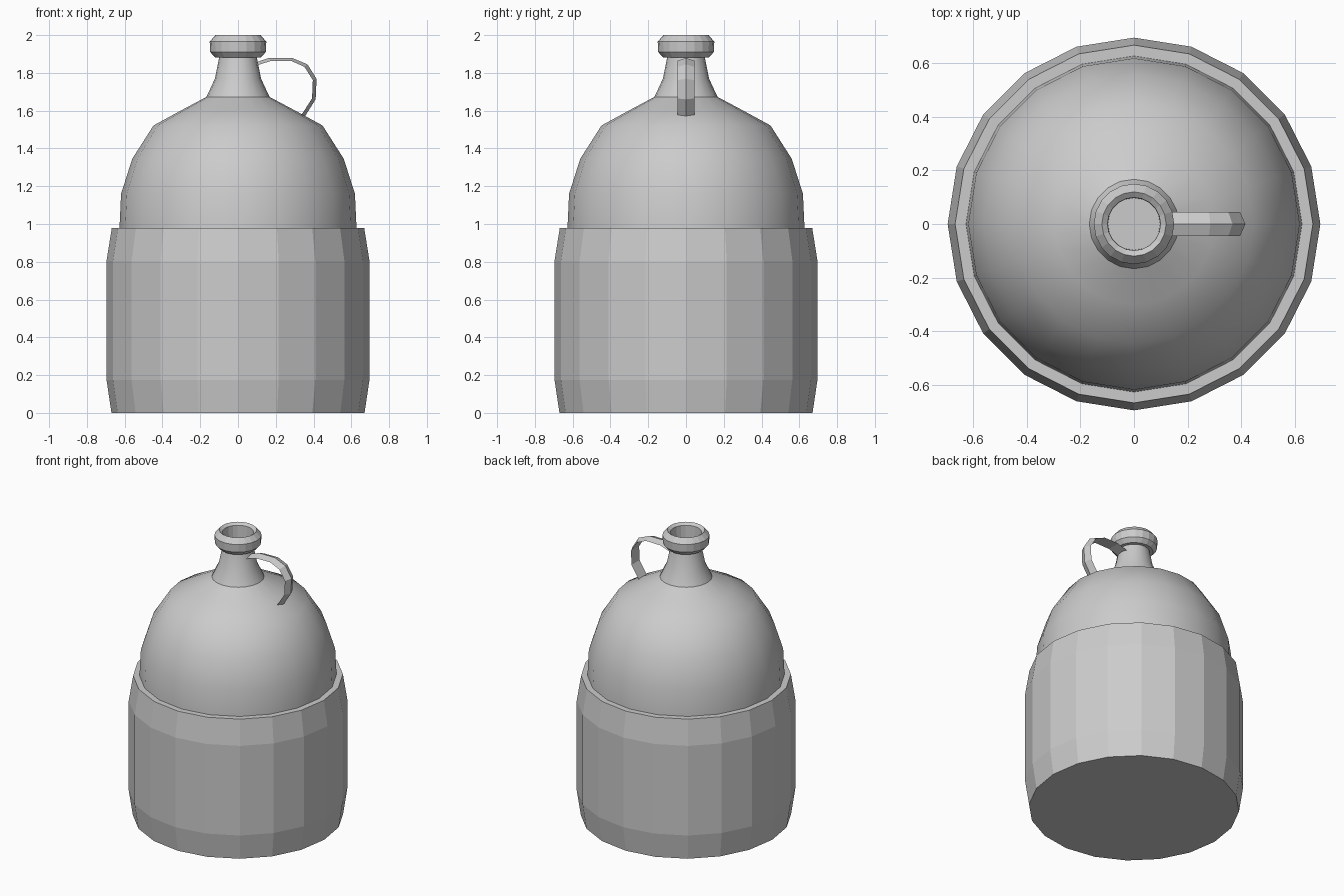
import bpy, bmesh
from math import cos, sin, pi, radians
from mathutils import Vector

if "Cube" in bpy.data.objects:
    bpy.data.objects.remove(bpy.data.objects["Cube"])

SIDES = 20


def finish(name, bm, smooth=False):
    bmesh.ops.recalc_face_normals(bm, faces=bm.faces)
    mesh = bpy.data.meshes.new(name)
    bm.to_mesh(mesh)
    bm.free()
    obj = bpy.data.objects.new(name, mesh)
    bpy.context.collection.objects.link(obj)
    if smooth:
        bpy.ops.object.select_all(action='DESELECT')
        obj.select_set(True)
        bpy.context.view_layer.objects.active = obj
        bpy.ops.object.shade_smooth_by_angle(angle=radians(50))
    return obj


def lathe(name, profile, smooth=False, cap_start=True, cap_end=True):
    """Revolve (radius, z) points around z, optionally capping the ends."""
    bm = bmesh.new()
    rings = [[bm.verts.new((r * cos(2 * pi * i / SIDES), r * sin(2 * pi * i / SIDES), z))
              for i in range(SIDES)] for r, z in profile]
    for a, b in zip(rings, rings[1:]):
        for i in range(SIDES):
            j = (i + 1) % SIDES
            bm.faces.new((a[i], a[j], b[j], b[i]))
    if cap_start:
        bm.faces.new(rings[0])
    if cap_end:
        bm.faces.new(rings[-1])
    return finish(name, bm, smooth)


# Faceted basket with a flat rim
lathe("basket", [(0.67, 0), (0.696, 0.175), (0.696, 0.805), (0.668, 0.98),
                 (0.625, 0.98), (0.625, 0.93)])

# Smooth domed jug body
lathe("jug_body", [(0.63, 0.93), (0.627, 0.99), (0.619, 1.16), (0.56, 1.345), (0.447, 1.522),
                   (0.30, 1.602), (0.167, 1.673)], smooth=True, cap_end=False)

# Tapered neck
lathe("neck", [(0.167, 1.673), (0.122, 1.77), (0.098, 1.89)],
      smooth=True, cap_start=False, cap_end=False)

# Rounded lip with a recessed mouth
lathe("lip", [(0.098, 1.882), (0.122, 1.882), (0.147, 1.91), (0.15, 1.965), (0.12, 2.0),
              (0.099, 1.985), (0.097, 1.885)], cap_start=False)

# Strap handle: flat inside, ridge outside, swept along its curve
inner = [(0.08, 1.833), (0.17, 1.862), (0.28, 1.864), (0.352, 1.832),
         (0.396, 1.762), (0.392, 1.665), (0.325, 1.56)]
outer = [(0.08, 1.85), (0.165, 1.88), (0.285, 1.88), (0.368, 1.845),
         (0.416, 1.768), (0.411, 1.66), (0.345, 1.555)]
bm = bmesh.new()
sections = [[bm.verts.new((xi, -0.045, zi)), bm.verts.new((xo, 0, zo)),
             bm.verts.new((xi, 0.045, zi))]
            for (xi, zi), (xo, zo) in zip(inner, outer)]
for a, b in zip(sections, sections[1:]):
    for i in range(3):
        j = (i + 1) % 3
        bm.faces.new((a[i], a[j], b[j], b[i]))
bm.faces.new(sections[0])
bm.faces.new(sections[-1])
finish("handle", bm)
